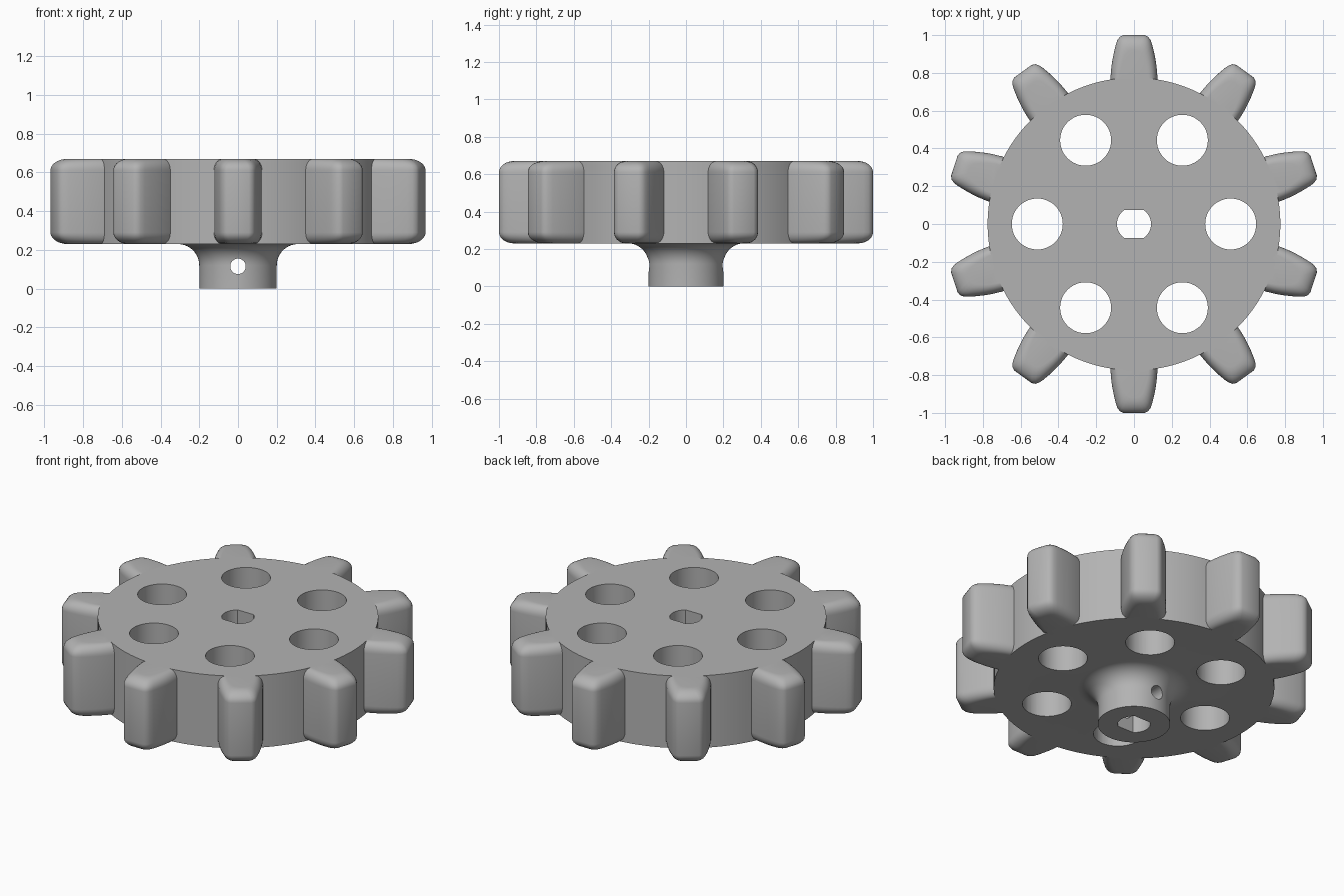
import bpy, bmesh
from math import sin, cos, pi, radians
from mathutils import Matrix, Vector

cube = bpy.data.objects.get("Cube")
if cube:
    bpy.data.objects.remove(cube, do_unlink=True)

grey = bpy.data.materials.new("matte_grey")
grey.use_nodes = True
grey.diffuse_color = (0.45, 0.45, 0.45, 1)
grey.node_tree.nodes["Principled BSDF"].inputs["Base Color"].default_value = grey.diffuse_color

BOTTOM, TOP, RIM = 0.23, 0.67, 0.775


def make_object(name, bm):
    bmesh.ops.recalc_face_normals(bm, faces=bm.faces)
    mesh = bpy.data.meshes.new(name)
    bm.to_mesh(mesh)
    bm.free()
    mesh.materials.append(grey)
    obj = bpy.data.objects.new(name, mesh)
    bpy.context.collection.objects.link(obj)
    return obj


def skin(bm, layers):
    """Join equal outlines into a closed solid."""
    rings = [[bm.verts.new(p) for p in layer] for layer in layers]
    n = len(rings[0])
    for a, b in zip(rings, rings[1:]):
        for i in range(n):
            j = (i + 1) % n
            bm.faces.new((a[i], a[j], b[j], b[i]))
    bm.faces.new(rings[0])
    bm.faces.new(rings[-1])


def circle(r, n):
    return [(r * cos(2 * pi * i / n), r * sin(2 * pi * i / n)) for i in range(n)]


def prism(name, outline, z0, z1, matrix=Matrix()):
    bm = bmesh.new()
    skin(bm, [[matrix @ Vector((x, y, z)) for x, y in outline] for z in (z0, z1)])
    return make_object(name, bm)


def combine(target, other, operation):
    bpy.context.view_layer.objects.active = target
    mod = target.modifiers.new(operation, "BOOLEAN")
    mod.operation, mod.object, mod.solver = operation, other, "EXACT"
    bpy.ops.object.modifier_apply(modifier=mod.name)
    bpy.data.objects.remove(other, do_unlink=True)


# Disc and hub, turned from one profile with a fillet under the disc
FILLET, HUB = 0.11, 0.2
profile = [(HUB, 0)]
for i in range(11):
    a = pi - i * pi / 20
    profile.append((HUB + FILLET + FILLET * cos(a), BOTTOM - FILLET + FILLET * sin(a)))
profile += [(RIM, BOTTOM), (RIM, TOP)]
bm = bmesh.new()
skin(bm, [[(x * r, y * r, z) for x, y in circle(1, 120)] for r, z in profile])
wheel = make_object("sprocket_wheel", bm)

# Teeth: tapered outline, rounded towards the top and bottom
ROOT = 0.72
side = [(ROOT, 0.125), (0.78, 0.124), (0.83, 0.12), (0.87, 0.114), (0.91, 0.106),
        (0.95, 0.096), (0.975, 0.087), (0.992, 0.074), (1.0, 0.056)]


def tooth_layer(z, inset):
    half = [(r - 0.08 * inset * (r - ROOT) / (1 - ROOT), w - 0.045 * inset) for r, w in side]
    return [(r, w, z) for r, w in half] + [(r, -w, z) for r, w in reversed(half)]


steps = [i * pi / 14 for i in range(8)]
lower = [(BOTTOM + 0.06 * (1 - sin(a)), 1 - cos(a)) for a in reversed(steps)]
levels = [(BOTTOM + 0.06 * (1 - cos(a)), 1 - sin(a)) for a in steps]
levels += [(BOTTOM + TOP - z, d) for z, d in reversed(levels)]
for k in range(10):
    bm = bmesh.new()
    skin(bm, [tooth_layer(z, d) for z, d in levels])
    bm.transform(Matrix.Rotation(radians(18 + 36 * k), 4, "Z"))
    combine(wheel, make_object("tooth", bm), "UNION")

# Ring of lightening holes
for k in range(6):
    place = Matrix.Rotation(k * pi / 3, 4, "Z") @ Matrix.Translation((0.512, 0, 0))
    combine(wheel, prism("hole_cutter", circle(0.135, 48), 0.1, 0.8, place), "DIFFERENCE")

# Shaft bore with two flats
bore = [(x, y) for x, y in circle(0.09, 60) if abs(y) < 0.0735]
combine(wheel, prism("bore_cutter", bore, -0.1, 0.8), "DIFFERENCE")

# Cross pin hole through the hub
cross = Matrix.Translation((0, 0, 0.115)) @ Matrix.Rotation(pi / 2, 4, "X")
combine(wheel, prism("pin_cutter", circle(0.04, 32), -0.4, 0.4, cross), "DIFFERENCE")

# Smooth curved faces, keep sharp rims
bpy.ops.object.select_all(action="DESELECT")
wheel.select_set(True)
bpy.context.view_layer.objects.active = wheel
bpy.ops.object.shade_smooth_by_angle(angle=radians(30))
